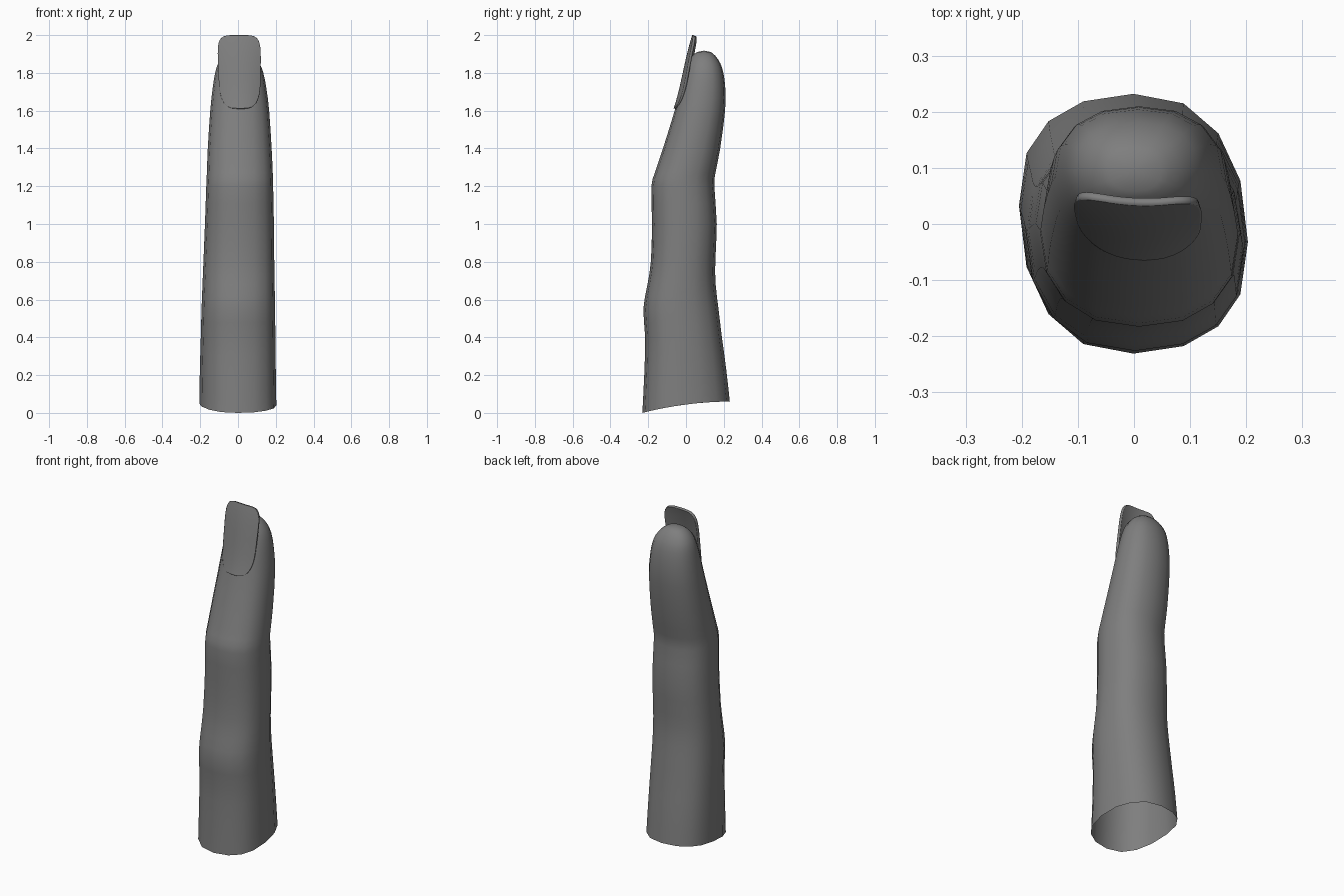
import bpy, bmesh, math

if "Cube" in bpy.data.objects:
    bpy.data.objects.remove(bpy.data.objects["Cube"])

SIDES = 16


def material(name, value):
    m = bpy.data.materials.new(name)
    m.diffuse_color = (value, value, value, 1)
    m.use_nodes = True
    m.node_tree.nodes["Principled BSDF"].inputs["Base Color"].default_value = m.diffuse_color
    return m


def make_object(name, bm, mat):
    bmesh.ops.recalc_face_normals(bm, faces=bm.faces)
    me = bpy.data.meshes.new(name)
    bm.to_mesh(me)
    bm.free()
    me.materials.append(mat)
    ob = bpy.data.objects.new(name, me)
    bpy.context.collection.objects.link(ob)
    for p in me.polygons:
        p.use_smooth = True
    return ob


def spline(p0, p1, p2, p3, t):
    return [0.5 * (2 * b + (c - a) * t + (2 * a - 5 * b + 4 * c - d) * t * t
                   + (3 * b - a - 3 * c + d) * t ** 3)
            for a, b, c, d in zip(p0, p1, p2, p3)]


def power(v, e):
    return math.copysign(abs(v) ** e, v)


grey = material("dark grey", 0.21)

# Finger sections: height, left x, right x, front y, back y
sections = [
    (0.00, -0.205, 0.203, -0.231, 0.232), (0.20, -0.202, 0.200, -0.221, 0.213),
    (0.40, -0.197, 0.198, -0.216, 0.190), (0.55, -0.193, 0.196, -0.226, 0.172),
    (0.68, -0.188, 0.194, -0.204, 0.157), (0.80, -0.183, 0.192, -0.186, 0.155),
    (1.00, -0.175, 0.190, -0.180, 0.163), (1.20, -0.168, 0.186, -0.183, 0.150),
    (1.27, -0.165, 0.184, -0.165, 0.156), (1.40, -0.160, 0.178, -0.122, 0.181),
    (1.60, -0.147, 0.165, -0.060, 0.207), (1.72, -0.134, 0.150, -0.030, 0.208),
    (1.80, -0.121, 0.134, -0.008, 0.198), (1.85, -0.105, 0.114, 0.010, 0.182),
    (1.89, -0.076, 0.082, 0.034, 0.156), (1.91, -0.045, 0.049, 0.058, 0.132)]

# Resample sections smoothly along the finger
rows = []
for i in range(len(sections) - 1):
    a, d = sections[max(i - 1, 0)], sections[min(i + 2, len(sections) - 1)]
    rows += [spline(a, sections[i], sections[i + 1], d, k / 2) for k in range(2)]
rows.append(sections[-1])

# Finger skin: rounded-square rings, open at the slanted base
bm = bmesh.new()
rings = []
for z, xl, xr, yf, yb in rows:
    skew = 0.14 * max(0, 1 - z / 1.6)
    ring = []
    for k in range(SIDES):
        a = 2 * math.pi * k / SIDES
        u, v = power(math.cos(a), 0.86), power(math.sin(a), 0.86)
        x = (xl + xr) / 2 + (xr - xl) / 2 * u
        y = (yf + yb) / 2 + (yb - yf) / 2 * (v - skew * u * (1 - v * v))
        # slant of the lower rim, fading out upwards
        lift = 0.06 * (1 - ((0.232 - y) / 0.463) ** 2) * max(0, 1 - z / 0.4)
        ring.append(bm.verts.new((x, y, z + lift)))
    rings.append(ring)
for r, s in zip(rings, rings[1:]):
    for k in range(SIDES):
        j = (k + 1) % SIDES
        bm.faces.new((r[k], r[j], s[j], s[k]))
tip = bm.verts.new((0.002, 0.095, 1.918))
for k in range(SIDES):
    bm.faces.new((rings[-1][k], rings[-1][(k + 1) % SIDES], tip))
make_object("finger", bm, grey)

# Nail: thin plate with rounded ends, curved across and leaning back
COLS, ROWS = 12, 24
bm = bmesh.new()
grid = []
for i in range(ROWS + 1):
    t = -0.998 * math.cos(math.pi * i / ROWS)
    n = 5.0 if t > 0 else 3.6
    half = (0.112 + 0.005 * t) * (1 - abs(t) ** n) ** (1 / n)
    z = 1.806 + 0.194 * t
    line = []
    for c in range(COLS + 1):
        u = -math.cos(math.pi * c / COLS)
        x = half * u
        lean = -0.016 + 0.042 * t + 0.007 * t ** 3
        y = lean + 0.026 * (x / 0.115) ** 2 * (1 - 0.35 * t) - 0.04 * x
        line.append(bm.verts.new((x + 0.008 - 0.003 * t, y, z)))
    grid.append(line)
for r, s in zip(grid, grid[1:]):
    for c in range(COLS):
        bm.faces.new((r[c], r[c + 1], s[c + 1], s[c]))
nail = make_object("nail", bm, grey)
mod = nail.modifiers.new("thickness", 'SOLIDIFY')
mod.thickness = 0.014
# thicken towards the finger so the front keeps its place
front_facing = sum(p.normal.y for p in nail.data.polygons) < 0
mod.offset = -1 if front_facing else 1
bpy.context.view_layer.objects.active = nail
nail.select_set(True)
bpy.ops.object.shade_smooth_by_angle(angle=math.radians(40))
